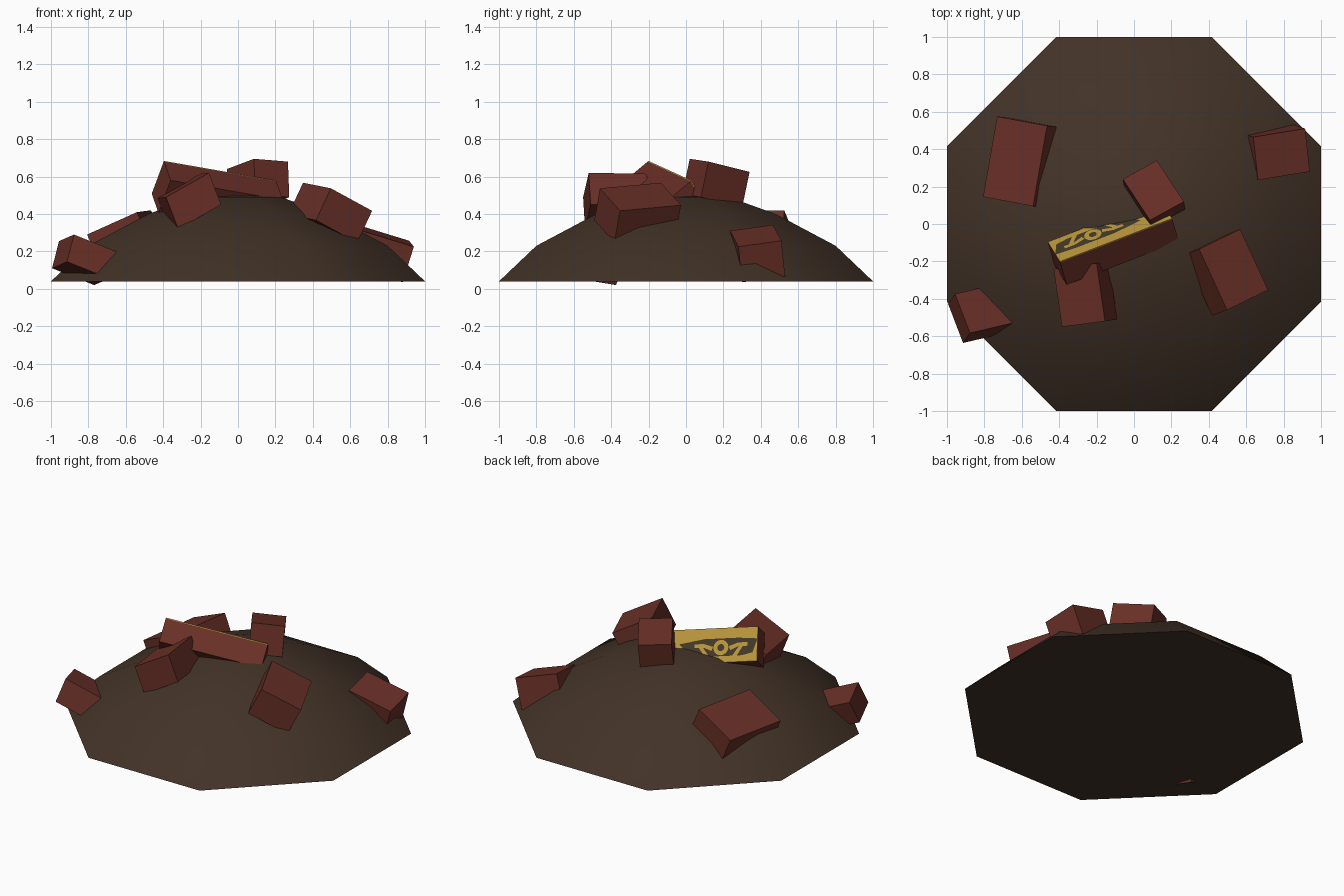
import bpy, bmesh, math
from mathutils import Vector

if "Cube" in bpy.data.objects:
    bpy.data.objects.remove(bpy.data.objects["Cube"])


def material(name, color):
    m = bpy.data.materials.new(name)
    m.diffuse_color = (*color, 1)
    m.use_nodes = True
    m.node_tree.nodes["Principled BSDF"].inputs["Base Color"].default_value = m.diffuse_color
    return m


SOIL = material("brown_soil", (0.054, 0.032, 0.020))
BRICK = material("red_brick", (0.140, 0.029, 0.020))
GOLD = material("gold_paint", (0.50, 0.31, 0.045))
DARK = material("dark_paint", (0.055, 0.040, 0.020))


def finish(name, bm, mat):
    bmesh.ops.recalc_face_normals(bm, faces=bm.faces)
    me = bpy.data.meshes.new(name)
    bm.to_mesh(me)
    bm.free()
    me.materials.append(mat)
    ob = bpy.data.objects.new(name, me)
    bpy.context.collection.objects.link(ob)
    return ob


def box(name, corner, a, b, c, mat):
    """Box from one corner and its three edge vectors."""
    p, a, b, c = map(Vector, (corner, a, b, c))
    bm = bmesh.new()
    low = [bm.verts.new(q) for q in (p, p + a, p + a + b, p + b)]
    top = [bm.verts.new(v.co + c) for v in low]
    bm.faces.new(low)
    bm.faces.new(top)
    for i in range(4):
        j = (i + 1) % 4
        bm.faces.new((low[i], low[j], top[j], top[i]))
    return finish(name, bm, mat)


# Eight-sided mound: rings of (distance to flat, height)
bm = bmesh.new()
rings = []
for apothem, z in ((1.0, 0.04), (0.8, 0.23), (0.48, 0.40), (0.23, 0.49)):
    r = apothem / math.cos(math.pi / 8)
    rings.append([bm.verts.new((r * math.cos((k + 0.5) * math.pi / 4),
                                r * math.sin((k + 0.5) * math.pi / 4), z))
                  for k in range(8)])
peak = bm.verts.new((0, 0, 0.515))
bm.faces.new(rings[0])
for k in range(8):
    j = (k + 1) % 8
    for lo, hi in zip(rings, rings[1:]):
        bm.faces.new((lo[k], lo[j], hi[j], hi[k]))
    bm.faces.new((rings[-1][k], rings[-1][j], peak))
mound = finish("mound", bm, SOIL)
bpy.context.view_layer.objects.active = mound
mound.select_set(True)
bpy.ops.object.shade_smooth_by_angle(angle=math.radians(60))

# Scattered bricks: corner, then three edges
box("top_brick", (0.085, 0.02, 0.695), (0.182, 0.10, -0.015),
    (-0.145, 0.22, -0.055), (0.007, -0.04, -0.19), BRICK)
box("front_right_brick", (0.348, -0.134, 0.567), (0.149, -0.326, -0.03),
    (0.22, 0.107, -0.12), (-0.08, -0.03, -0.17), BRICK)
box("front_left_brick", (-0.385, -0.55, 0.49), (0.23, 0.03, 0.13),
    (-0.045, 0.31, -0.005), (0.065, 0.01, -0.17), BRICK)
box("left_edge_brick", (-0.877, -0.583, 0.29), (-0.08, 0.209, -0.035),
    (0.225, 0.053, -0.09), (-0.037, -0.053, -0.145), BRICK)
box("right_edge_brick", (0.663, 0.235, 0.31), (0.277, 0.045, -0.085),
    (-0.025, 0.23, 0.032), (-0.06, 0.02, -0.19), BRICK)
box("back_left_brick", (-0.807, 0.145, 0.29), (0.267, -0.05, 0.12),
    (0.075, 0.43, 0.01), (0.072, -0.008, -0.165), BRICK)

# Long ornamented block with a gold plate on its back face
P = Vector((-0.395, -0.205, 0.68))
U = Vector((0.60, 0.23, -0.105))
V = Vector((-0.065, 0.105, -0.175))
W = Vector((0.035, -0.12, -0.10))
N = -W.normalized()
box("ornamented_block", P, U, V, W, BRICK)
box("gold_plate", P, U, V, N * 0.006, GOLD)


def plate(name, points, height, mat):
    """Flat painted shape; points are (along, down) in units on the plate."""
    bm = bmesh.new()
    u, v = U.normalized(), V.normalized()
    f = bm.faces.new([bm.verts.new(P + u * s + v * t + N * height)
                      for s, t in points])
    f.normal_update()
    if f.normal.dot(N) < 0:
        f.normal_flip()
    me = bpy.data.meshes.new(name)
    bm.to_mesh(me)
    bm.free()
    me.materials.append(mat)
    bpy.context.collection.objects.link(bpy.data.objects.new(name, me))


def disc(name, r, height, mat):
    plate(name, [(0.232 + r * math.cos(k * math.pi / 8),
                  0.122 + r * math.sin(k * math.pi / 8)) for k in range(16)],
          height, mat)


# Dark field, gold strands crossing it, and the central ring
plate("dark_field", [(0.0, 0.075), (0.12, 0.065), (0.34, 0.065), (0.50, 0.09),
                     (0.46, 0.13), (0.36, 0.175), (0.10, 0.175), (0.03, 0.16)],
      0.007, DARK)
for sign, label in ((-1, "left"), (1, "right")):
    x = 0.232
    plate(label + "_upper_strand", [(x + sign * 0.05, 0.115), (x + sign * 0.11, 0.095),
                                    (x + sign * 0.17, 0.095), (x + sign * 0.17, 0.118),
                                    (x + sign * 0.11, 0.118), (x + sign * 0.06, 0.14)],
          0.008, GOLD)
    plate(label + "_lower_strand", [(x + sign * 0.12, 0.11), (x + sign * 0.145, 0.11),
                                    (x + sign * 0.10, 0.18), (x + sign * 0.07, 0.18)],
          0.0083, GOLD)
disc("gold_ring", 0.048, 0.0088, GOLD)
disc("ring_center", 0.022, 0.0095, DARK)
